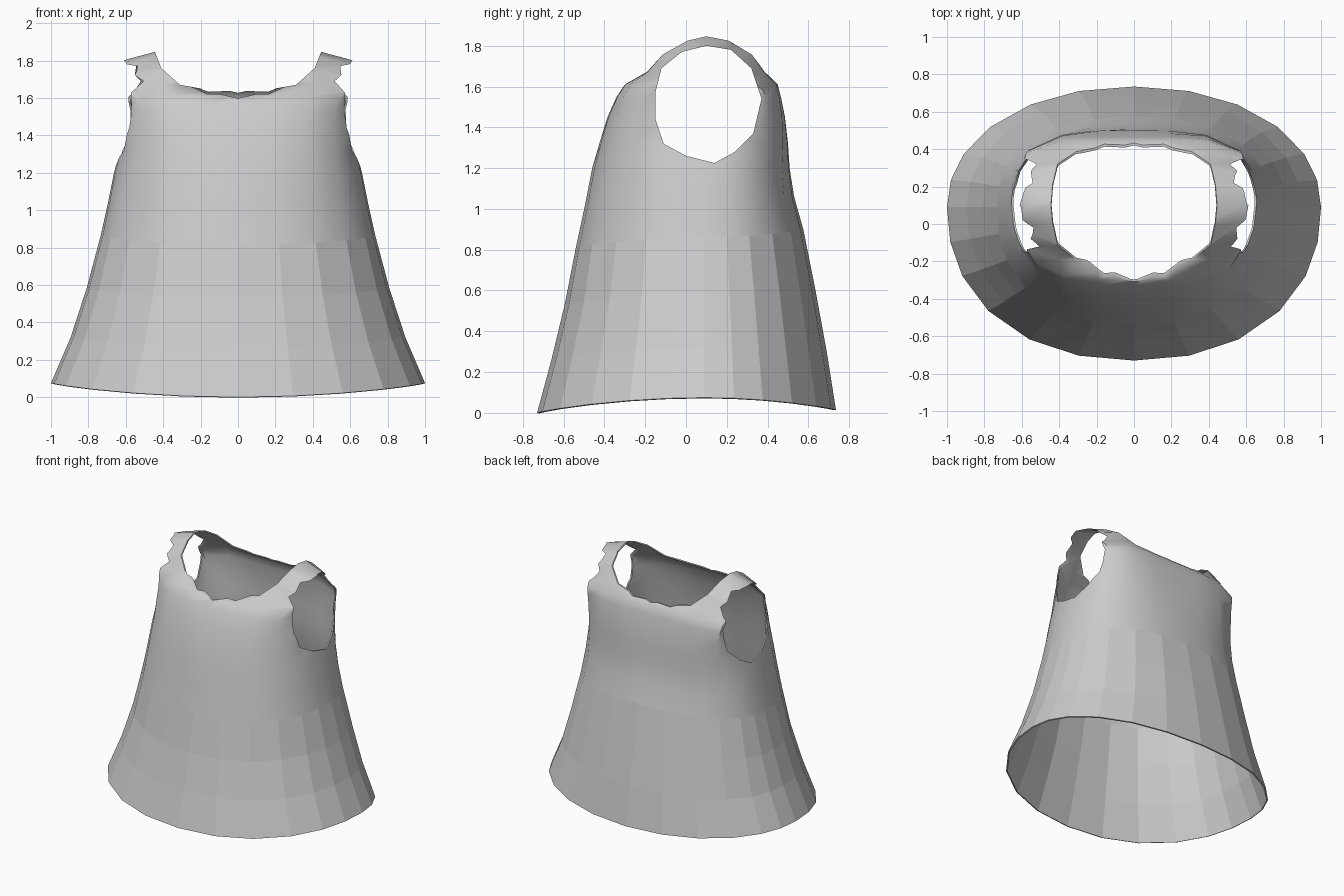
import bpy, bmesh, math

cube = bpy.data.objects.get("Cube")
if cube:
    bpy.data.objects.remove(cube, do_unlink=True)

# Fabric colour
fabric = bpy.data.materials.new("grey_fabric")
fabric.use_nodes = True
GREY = (0.6, 0.6, 0.6, 1)
fabric.diffuse_color = GREY
for node in fabric.node_tree.nodes:
    if node.type == 'BSDF_PRINCIPLED':
        node.inputs["Base Color"].default_value = GREY


def add_object(name, bm):
    mesh = bpy.data.meshes.new(name)
    bm.to_mesh(mesh)
    bm.free()
    obj = bpy.data.objects.new(name, mesh)
    bpy.context.collection.objects.link(obj)
    return obj


def prism(name, near, far):
    """Closed solid between two matching outlines, used as a cutter."""
    bm = bmesh.new()
    a = [bm.verts.new(p) for p in near]
    b = [bm.verts.new(p) for p in far]
    bm.faces.new(a)
    bm.faces.new(b)
    for i in range(len(a)):
        j = (i + 1) % len(a)
        bm.faces.new((a[i], a[j], b[j], b[i]))
    bmesh.ops.triangulate(bm, faces=bm.faces[:])
    bmesh.ops.recalc_face_normals(bm, faces=bm.faces[:])
    obj = add_object(name, bm)
    obj.hide_render = True
    return obj


# Cross-sections from hem to shoulder:
# side height, front lift, back lift, half width, front y, back y,
# front squareness, back squareness, shoulder slope
SECTIONS = [
    (0.075, -0.075, -0.06, 1.0, -0.73, 0.735, 2.2, 2.1, 0),
    (0.32, -0.06, -0.02, 0.895, -0.66, 0.69, 2.2, 2.1, 0),
    (0.58, -0.05, 0.02, 0.81, -0.595, 0.635, 2.2, 2.2, 0),
    (0.86, -0.05, 0.04, 0.735, -0.54, 0.575, 2.3, 2.3, 0),
    (1.04, -0.02, 0.02, 0.695, -0.495, 0.53, 2.4, 2.5, 0),
    (1.2, 0, 0, 0.663, -0.46, 0.508, 2.5, 2.8, 0),
    (1.32, 0, 0, 0.632, -0.425, 0.5, 2.7, 3.4, 0),
    (1.45, 0, 0, 0.615, -0.385, 0.485, 2.9, 4.2, 0),
    (1.55, 0, 0, 0.615, -0.34, 0.465, 3, 5, 0.15),
    (1.61, 0, 0, 0.625, -0.30, 0.45, 3.2, 5, 0.25),
    (1.67, 0, 0, 0.64, -0.2, 0.39, 4, 5, 0.34),
    (1.76, 0, 0, 0.65, -0.12, 0.33, 4, 4, 0.34),
    (1.83, 0, 0, 0.66, 0, 0.22, 4, 4, 0.34),
    (1.855, 0, 0, 0.66, 0.1, 0.1, 4, 4, 0.34),
]
QUARTER = [0, 17, 33, 49, 64, 77]
ANGLES = QUARTER + [90] + [180 - a for a in QUARTER[:0:-1]]
ANGLES += [a + 180 for a in ANGLES]
MIDDLE_Y = 0.09


def section_point(section, degrees):
    z, lift_f, lift_b, width, y_f, y_b, p_f, p_b, slope = section
    s, c = math.sin(math.radians(degrees)), math.cos(math.radians(degrees))
    front = c > 0
    p = p_f if front else p_b
    r = (abs(s) ** p + abs(c) ** p) ** (-1 / p)
    x = width * s * r
    reach = MIDDLE_Y - y_f if front else y_b - MIDDLE_Y
    y = MIDDLE_Y - reach * c * r
    if y_f == y_b:
        y = y_f
    z += (lift_f if front else lift_b) * c * c
    z -= slope * max(0, abs(x) - 0.45)
    return x, y, z


# Garment body as one loft that closes along the shoulder line
bm = bmesh.new()
rings = [[bm.verts.new(section_point(s, a)) for a in ANGLES] for s in SECTIONS]
for low, high in zip(rings, rings[1:]):
    for i in range(len(ANGLES)):
        j = (i + 1) % len(ANGLES)
        bm.faces.new((low[i], low[j], high[j], high[i]))
bmesh.ops.remove_doubles(bm, verts=rings[-1], dist=0.0005)
dress = add_object("sleeveless_dress", bm)

cloth = dress.modifiers.new("cloth_thickness", 'SOLIDIFY')
cloth.thickness = 0.01
cloth.offset = -1

# Armholes, cut straight through from side to side
ARMHOLE = [(-0.15, 1.57), (-0.12, 1.69), (-0.02, 1.77), (0.1, 1.8),
           (0.22, 1.78), (0.32, 1.69), (0.37, 1.54), (0.33, 1.37),
           (0.24, 1.28), (0.14, 1.225), (0, 1.26), (-0.11, 1.32),
           (-0.15, 1.44)]
armhole_cutter = prism("armhole_cutter",
                       [(-1.5, y, z) for y, z in ARMHOLE],
                       [(1.5, y, z) for y, z in ARMHOLE])

# Neckline, slightly lower at the front than at the back
NECK = [(0.16, 1.625), (0.31, 1.67), (0.41, 1.76), (0.45, 1.86), (0.46, 2.1)]
outline = [(0, 1.61)] + NECK + [(-x, z) for x, z in reversed(NECK)]


def neck_end(y):
    tilt = 0.04 * y
    return [(x, y, z + tilt * max(0, 1 - abs(x) / 0.3)) for x, z in outline]


neck_cutter = prism("neck_cutter", neck_end(-1), neck_end(1))

for cutter in (armhole_cutter, neck_cutter):
    cut = dress.modifiers.new(cutter.name, 'BOOLEAN')
    cut.operation = 'DIFFERENCE'
    cut.solver = 'EXACT'
    cut.use_self = True
    cut.object = cutter

# Bake the cuts, then drop the cutters
bpy.context.view_layer.update()
graph = bpy.context.evaluated_depsgraph_get()
finished = bpy.data.meshes.new_from_object(dress.evaluated_get(graph))
dress.modifiers.clear()
dress.data = finished
for cutter in (armhole_cutter, neck_cutter):
    bpy.data.objects.remove(cutter, do_unlink=True)

# Faceted skirt, smooth bodice, crisp rims
bm = bmesh.new()
bm.from_mesh(finished)
for face in bm.faces:
    face.smooth = face.calc_center_median().z > 0.855
    face.material_index = 0
for edge in bm.edges:
    edge.smooth = edge.calc_face_angle(0) < math.radians(45)
bm.to_mesh(finished)
bm.free()
finished.materials.clear()
finished.materials.append(fabric)
